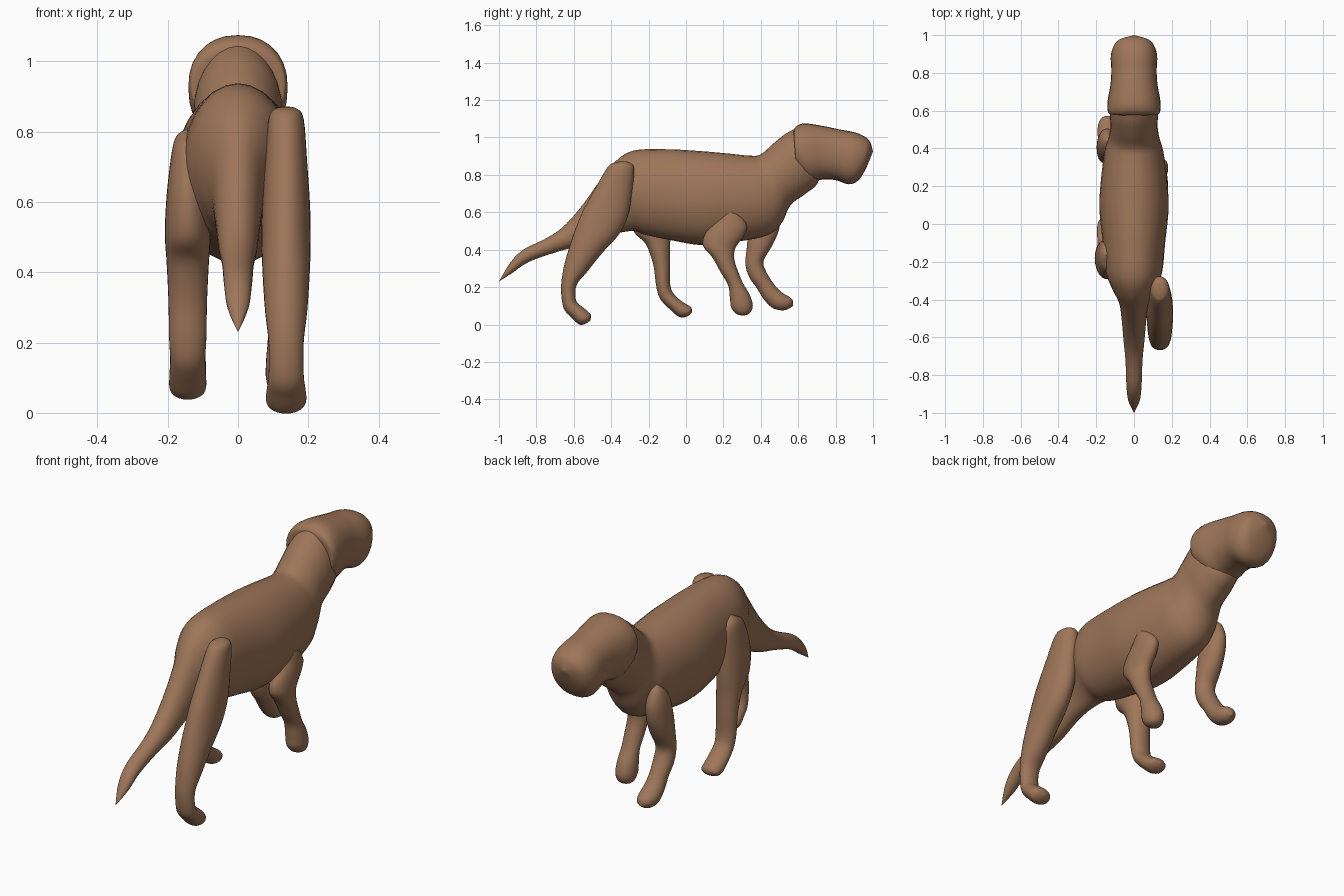
import bpy, bmesh, math
from mathutils import Vector

brown = bpy.data.materials.new("brown_fur")
brown.diffuse_color = (0.34, 0.18, 0.10, 1)


def spline(a, b, c, d, t):
    return [0.5 * (2 * q + (r - p) * t + (2 * p - 5 * q + 4 * r - s) * t * t
                   + (3 * q - p - 3 * r + s) * t ** 3) for p, q, r, s in zip(a, b, c, d)]


def loft(name, rows, x=0.0, power=1.0, seg=28, sub=5):
    """Each row is one ring: edge point (y, z), opposite edge point (y, z), half width."""
    n = len(rows)
    fine = []
    for i in range(n - 1):
        quad = [rows[max(0, min(n - 1, i + k))] for k in (-1, 0, 1, 2)]
        fine += [spline(*quad, s / sub) for s in range(sub)]
    fine = fine[1:]  # first and last rows are poles
    bm = bmesh.new()
    rings = []
    for ya, za, yb, zb, w in fine:
        a, b = Vector((x, ya, za)), Vector((x, yb, zb))
        mid, half = (a + b) / 2, (a - b) / 2
        ring = []
        for k in range(seg):
            ang = 2 * math.pi * k / seg
            c, s = [math.copysign(abs(v) ** power, v) for v in (math.cos(ang), math.sin(ang))]
            ring.append(bm.verts.new(mid + half * c + Vector((max(w, 0.002) * s, 0, 0))))
        rings.append(ring)
    for r, q in zip(rings, rings[1:]):
        for k in range(seg):
            j = (k + 1) % seg
            bm.faces.new((r[k], r[j], q[j], q[k]))
    for row, ring in ((rows[0], rings[0]), (rows[-1], rings[-1])):
        pole = bm.verts.new((x, (row[0] + row[2]) / 2, (row[1] + row[3]) / 2))
        for k in range(seg):
            bm.faces.new((ring[k], ring[(k + 1) % seg], pole))
    bmesh.ops.recalc_face_normals(bm, faces=bm.faces)
    me = bpy.data.meshes.new(name)
    bm.to_mesh(me)
    bm.free()
    for p in me.polygons:
        p.use_smooth = True
    me.materials.append(brown)
    ob = bpy.data.objects.new(name, me)
    bpy.context.collection.objects.link(ob)
    return ob


# Tail, trunk and neck in one skin
loft("body_and_tail", [
    (-1.0, .23, -1.0, .23, 0), (-.94, .33, -.93, .275, .03), (-.87, .40, -.84, .335, .04),
    (-.75, .46, -.70, .385, .045), (-.66, .52, -.58, .42, .055), (-.56, .63, -.46, .47, .065),
    (-.46, .77, -.36, .49, .08), (-.38, .87, -.28, .50, .12), (-.28, .93, -.22, .48, .15),
    (-.10, .937, -.10, .455, .165), (.08, .927, .08, .425, .183), (.22, .915, .25, .44, .175),
    (.34, .903, .43, .475, .155), (.40, .91, .51, .54, .135), (.47, .97, .56, .64, .125),
    (.55, 1.03, .64, .70, .125), (.64, 1.05, .71, .77, .10), (.70, .92, .70, .92, 0)])

# Head with long blunt muzzle, overhanging the neck
loft("head", [
    (.60, .93, .60, .93, 0), (.575, 1.02, .59, .84, .115), (.59, 1.06, .60, .81, .138),
    (.64, 1.075, .66, .765, .14), (.74, 1.06, .73, .775, .125), (.82, 1.043, .80, .772, .12),
    (.90, 1.028, .87, .75, .123), (.955, 1.005, .92, .77, .11), (.985, .975, .96, .83, .08),
    (1.0, .925, 1.0, .925, 0)], power=0.88)

# Rear legs
loft("rear_leg_right", [
    (-.34, .872, -.34, .872, 0), (-.30, .866, -.38, .866, .03), (-.277, .83, -.42, .84, .05),
    (-.29, .70, -.49, .72, .06), (-.31, .58, -.555, .60, .068), (-.36, .48, -.595, .50, .07),
    (-.45, .38, -.625, .41, .067), (-.53, .28, -.655, .30, .06), (-.585, .21, -.668, .19, .05),
    (-.588, .13, -.655, .09, .05), (-.555, .095, -.615, .04, .055),
    (-.525, .07, -.57, .0, .057), (-.508, .05, -.535, .005, .04), (-.512, .022, -.512, .022, 0)],
    x=.137)
loft("rear_leg_left", [
    (-.16, .81, -.16, .81, 0), (-.12, .79, -.20, .79, .03), (-.09, .74, -.25, .75, .045),
    (-.08, .62, -.29, .62, .06), (-.08, .52, -.28, .50, .065), (-.085, .42, -.215, .43, .06),
    (-.085, .32, -.175, .32, .055), (-.085, .22, -.16, .21, .053), (-.07, .17, -.14, .14, .05),
    (-.03, .13, -.09, .085, .052), (.005, .107, -.035, .04, .052), (.028, .09, .01, .045, .04),
    (.033, .068, .033, .068, 0)], x=-.143)

# Front legs
loft("front_leg_right", [
    (.24, .63, .24, .63, 0), (.28, .60, .195, .61, .03), (.325, .53, .155, .55, .045),
    (.31, .475, .10, .48, .05), (.265, .41, .092, .42, .05), (.258, .35, .14, .36, .05),
    (.28, .28, .185, .28, .048), (.305, .22, .225, .21, .045), (.34, .16, .235, .14, .05),
    (.357, .10, .242, .09, .05), (.34, .06, .27, .057, .035), (.305, .047, .305, .047, 0)], x=.13)
loft("front_leg_left", [
    (.44, .68, .44, .68, 0), (.48, .65, .40, .65, .03), (.505, .58, .36, .60, .048),
    (.495, .50, .335, .50, .055), (.46, .42, .325, .41, .055), (.415, .34, .318, .32, .05),
    (.43, .28, .34, .25, .05), (.475, .21, .375, .20, .046), (.515, .17, .42, .13, .05),
    (.55, .15, .47, .085, .05), (.57, .13, .53, .077, .035), (.573, .10, .573, .10, 0)], x=-.142)
